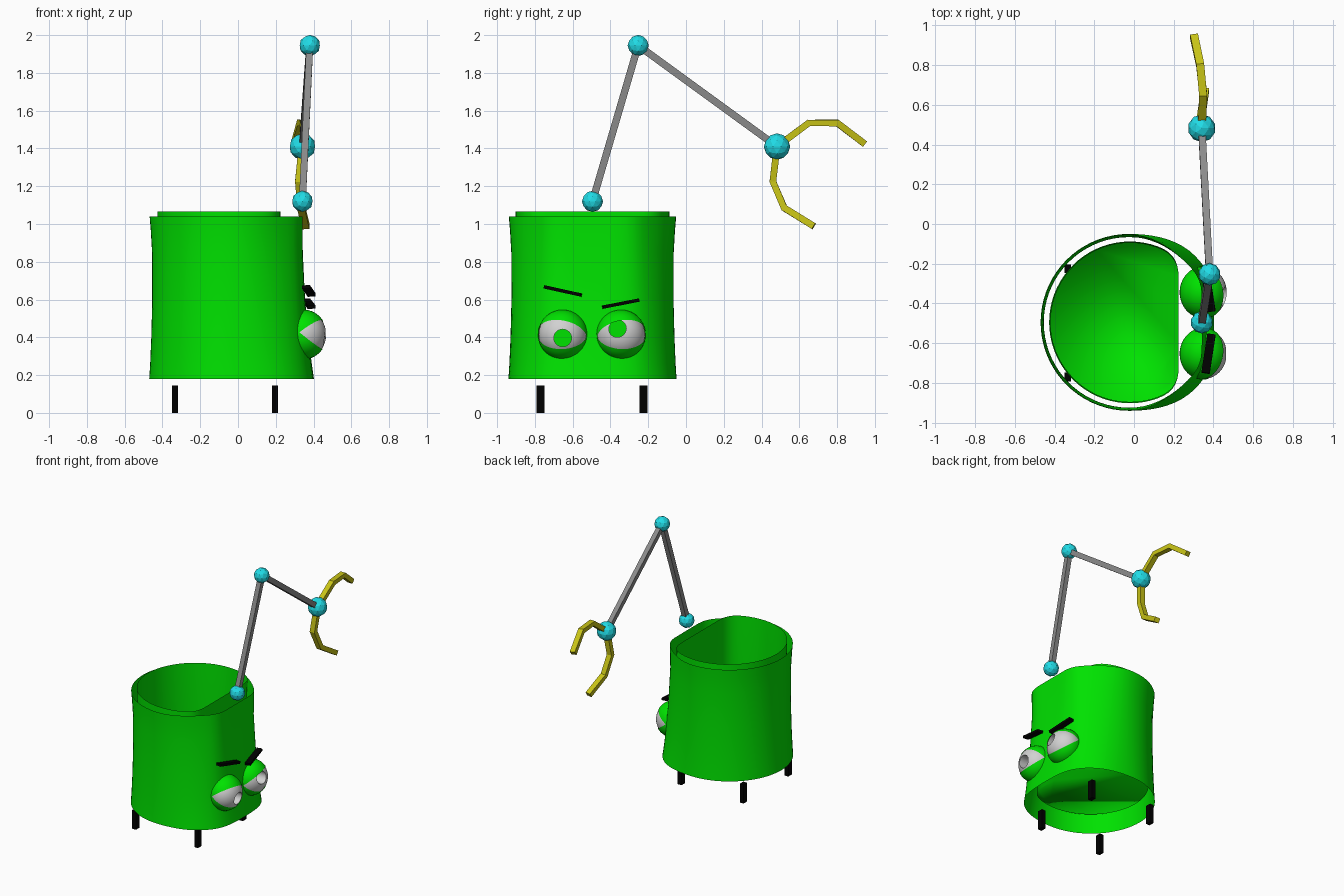
import bpy, bmesh, math
from mathutils import Vector, Matrix

if "Cube" in bpy.data.objects:
    bpy.data.objects.remove(bpy.data.objects["Cube"])


def material(name, r, g, b):
    m = bpy.data.materials.new(name)
    m.use_nodes = True
    m.diffuse_color = (r, g, b, 1)
    bsdf = next(n for n in m.node_tree.nodes if n.type == 'BSDF_PRINCIPLED')
    bsdf.inputs["Base Color"].default_value = (r, g, b, 1)
    return m


GREEN = material("bright green", 0.0, 0.76, 0.0)
WHITE = material("eye white", 0.64, 0.64, 0.64)
BLACK = material("black", 0.0, 0.0, 0.0)
CYAN = material("joint cyan", 0.015, 0.72, 0.8)
GREY = material("rod grey", 0.26, 0.26, 0.26)
YELLOW = material("claw yellow", 0.58, 0.55, 0.008)


def finish(name, bm, mats, smooth=False, fix_normals=True):
    if fix_normals:
        bmesh.ops.recalc_face_normals(bm, faces=bm.faces)
    for f in bm.faces:
        f.smooth = smooth
    mesh = bpy.data.meshes.new(name)
    bm.to_mesh(mesh)
    bm.free()
    for m in mats:
        mesh.materials.append(m)
    ob = bpy.data.objects.new(name, mesh)
    bpy.context.collection.objects.link(ob)
    return ob


def loft(bm, rings):
    """Join equal-length closed rings of points with quads."""
    loops = [[bm.verts.new(p) for p in ring] for ring in rings]
    n = len(loops[0])
    for a, b in zip(loops, loops[1:]):
        for i in range(n):
            j = (i + 1) % n
            bm.faces.new((a[i], a[j], b[j], b[i]))
    return loops


def d_outline(z, radius, flat, bulge, blend, cx, cy, count=72):
    """Circle flattened on its +x side, with bulged or pinched soft corners."""
    points = []
    for i in range(count):
        t = math.tau * i / count
        r = radius
        if math.cos(t) > 0:
            r *= 1 + bulge * math.sin(2 * t) ** 2
        x = r * math.cos(t)
        h = max(blend - abs(x - flat), 0) / blend
        x = min(x, flat) - h * h * blend / 4
        points.append((cx + x, cy + r * math.sin(t), z))
    return points


def bar(name, path, mat, half_w, half_h):
    """Sweep a rectangular section along a path lying close to the yz plane."""
    pts = [Vector(p) for p in path]
    rings = []
    for i, p in enumerate(pts):
        t = (pts[min(i + 1, len(pts) - 1)] - pts[max(i - 1, 0)]).normalized()
        up = t.cross(Vector((1, 0, 0))).normalized()
        side = up.cross(t)
        rings.append([p + side * half_w * a + up * half_h * b
                      for a, b in ((1, 1), (-1, 1), (-1, -1), (1, -1))])
    bm = bmesh.new()
    loops = loft(bm, rings)
    bm.faces.new(loops[0])
    bm.faces.new(loops[-1])
    finish(name, bm, [mat])


def joint(name, centre, radius):
    bm = bmesh.new()
    bmesh.ops.create_icosphere(bm, subdivisions=2, radius=radius,
                               matrix=Matrix.Translation(centre))
    finish(name, bm, [CYAN])


# Outer shell: open sleeve, pinched corners at the top and full ones at the foot
bm = bmesh.new()
loft(bm, [d_outline(z, r, flat, bulge, 0.05, -0.025, -0.495) for z, r, flat, bulge in (
    (0.18, 0.445, 0.435, 0.06), (0.26, 0.44, 0.42, 0.045), (0.4, 0.434, 0.4, 0.025),
    (0.6, 0.429, 0.38, 0.0), (0.85, 0.43, 0.368, -0.035), (0.97, 0.437, 0.366, -0.05),
    (1.04, 0.443, 0.366, -0.06))])
finish("outer_shell", bm, [GREEN], True)

# Inner bin: D-shaped bucket with a raised floor
bm = bmesh.new()
loops = loft(bm, [d_outline(z, r, 0.245, 0, 0.1, -0.02, -0.495) for z, r in (
    (0.31, 0.405), (0.7, 0.4), (1.065, 0.407))])
bm.faces.new(loops[0])
finish("inner_bin", bm, [GREEN], True)

# Legs
for end, y in (("right", -0.77), ("left", -0.225)):
    for row, x in (("rear", -0.333), ("fore", 0.197)):
        bm = bmesh.new()
        bmesh.ops.create_cube(bm, size=1, matrix=Matrix.Translation((x, y, 0.0725))
                              @ Matrix.Diagonal((0.032, 0.043, 0.145, 1)))
        finish(f"{row}_{end}_leg", bm, [BLACK])


def eye(side, centre, tilt, yaw, pupil_y, pupil_z):
    # Slightly flattened front to back
    place = Matrix.Translation(centre) @ Matrix.Diagonal((0.92, 1, 1, 1))
    # Eyeball with a round recess that ends in a green pupil
    look = Vector((math.sqrt(0.116 ** 2 - pupil_y ** 2 - pupil_z ** 2), pupil_y, pupil_z))
    turn = Vector((0, 0, 1)).rotation_difference(look).to_matrix()
    bm = bmesh.new()
    bmesh.ops.create_uvsphere(bm, u_segments=32, v_segments=25, radius=0.127)
    cap = [v for v in bm.verts if v.co.z > 0.127 * math.cos(math.radians(20))]
    bmesh.ops.delete(bm, geom=cap, context='VERTS')
    bmesh.ops.rotate(bm, verts=bm.verts, matrix=turn)
    rim = [e for e in bm.edges if e.is_boundary]
    new = bmesh.ops.extrude_edge_only(bm, edges=rim)["geom"]
    for v in new:
        if isinstance(v, bmesh.types.BMVert):
            v.co.x = 0.03
    edges = [e for e in new if isinstance(e, bmesh.types.BMEdge) and e.is_boundary]
    for f in bmesh.ops.contextual_create(bm, geom=edges)["faces"]:
        f.material_index = 1
    bmesh.ops.transform(bm, verts=bm.verts, matrix=place)
    ball = finish(f"{side}_eyeball", bm, [WHITE, GREEN], True)
    bpy.ops.object.select_all(action='DESELECT')
    bpy.context.view_layer.objects.active = ball
    ball.select_set(True)
    bpy.ops.object.shade_smooth_by_angle(angle=math.radians(35))

    # Eyelids: sphere with a wedge left open around the gaze
    bm = bmesh.new()
    bmesh.ops.create_uvsphere(bm, u_segments=40, v_segments=24, radius=0.131)
    wedge = [f for f in bm.faces
             if abs(math.atan2(f.calc_center_median().y, f.calc_center_median().x))
             < math.radians(36)]
    bmesh.ops.delete(bm, geom=wedge, context='FACES')
    aim = (Matrix.Rotation(math.radians(yaw), 4, 'Z')
           @ Matrix.Rotation(math.radians(90 + tilt), 4, 'X'))
    bmesh.ops.transform(bm, verts=bm.verts, matrix=place @ aim)
    finish(f"{side}_eyelids", bm, [GREEN], True, False)


eye("right", (0.35, -0.653, 0.415), -5, -12, 0.0, -0.018)
eye("left", (0.35, -0.344, 0.415), 5, 12, -0.018, 0.03)

# Eyebrows
bar("right_eyebrow", [(0.36, -0.75, 0.667), (0.39, -0.555, 0.624)], BLACK, 0.021, 0.009)
bar("left_eyebrow", [(0.39, -0.44, 0.56), (0.36, -0.25, 0.597)], BLACK, 0.021, 0.009)

# Arm: three joints linked by two square rods
shoulder, elbow, wrist = (0.341, -0.495, 1.12), (0.38, -0.253, 1.945), (0.341, 0.482, 1.41)
joint("shoulder_joint", shoulder, 0.056)
joint("elbow_joint", elbow, 0.056)
joint("wrist_joint", wrist, 0.07)
bar("upper_arm", [shoulder, elbow], GREY, 0.018, 0.019)
bar("forearm", [elbow, wrist], GREY, 0.018, 0.019)

# Claw fingers
bar("upper_claw", [wrist, (0.348, 0.65, 1.535), (0.333, 0.8, 1.535), (0.302, 0.945, 1.425)],
    YELLOW, 0.02, 0.018)
bar("lower_claw", [wrist, (0.322, 0.46, 1.225), (0.335, 0.52, 1.085), (0.358, 0.677, 0.988)],
    YELLOW, 0.02, 0.018)
